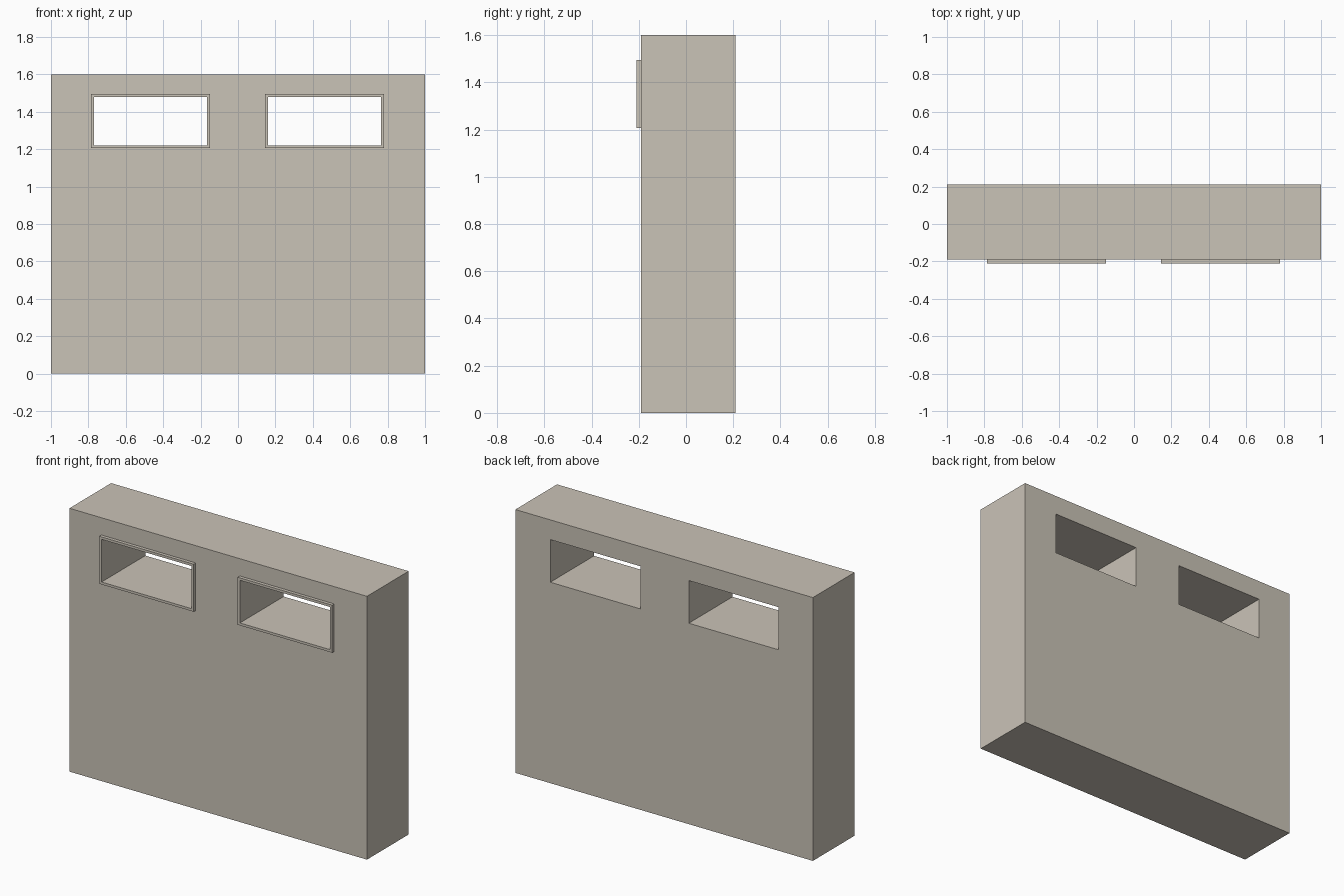
import bpy
import math

if "Cube" in bpy.data.objects:
    bpy.data.objects.remove(bpy.data.objects["Cube"])

stone = bpy.data.materials.new("warm_stone")
stone.diffuse_color = (0.591, 0.546, 0.474, 1.0)
stone.use_nodes = True
stone.node_tree.nodes["Principled BSDF"].inputs["Base Color"].default_value = stone.diffuse_color


def slab(name, loops, y_front, y_back):
    """Upright slab from rectangles (x0, x1, z0, z1): the first is the outline, the rest are holes."""
    curve = bpy.data.curves.new(name, 'CURVE')
    curve.dimensions = '2D'
    curve.fill_mode = 'BOTH'
    curve.extrude = (y_back - y_front) / 2
    for x0, x1, z0, z1 in loops:
        spline = curve.splines.new('POLY')
        spline.points.add(3)
        for p, (x, z) in zip(spline.points, [(x0, z0), (x1, z0), (x1, z1), (x0, z1)]):
            p.co = (x, z, 0, 1)
        spline.use_cyclic_u = True
    curve.materials.append(stone)
    obj = bpy.data.objects.new(name, curve)
    obj.rotation_euler.x = math.pi / 2
    obj.location.y = (y_front + y_back) / 2
    bpy.context.collection.objects.link(obj)

    # Turn the filled profile into a flat-shaded mesh
    bpy.ops.object.select_all(action='DESELECT')
    obj.select_set(True)
    bpy.context.view_layer.objects.active = obj
    bpy.ops.object.convert(target='MESH')
    obj = bpy.context.view_layer.objects.active
    obj.name = name
    bpy.ops.object.mode_set(mode='EDIT')
    bpy.ops.mesh.select_all(action='SELECT')
    bpy.ops.mesh.remove_doubles(threshold=0.0005)
    bpy.ops.mesh.normals_make_consistent(inside=False)
    bpy.ops.object.mode_set(mode='OBJECT')
    bpy.ops.object.shade_flat()
    return obj


BORDER = 0.015
openings = {
    "left": (-0.77, -0.166, 1.221, 1.48),
    "right": (0.16, 0.765, 1.221, 1.48),
}

# Thick wall with two window openings
slab("wall", [(-1, 1, 0, 1.6), *openings.values()], -0.19, 0.21)

# Thin raised frame around each opening on the front
for side, (x0, x1, z0, z1) in openings.items():
    outer = (x0 - BORDER, x1 + BORDER, z0 - BORDER, z1 + BORDER)
    slab(f"{side}_window_frame", [outer, (x0, x1, z0, z1)], -0.21, -0.19)
